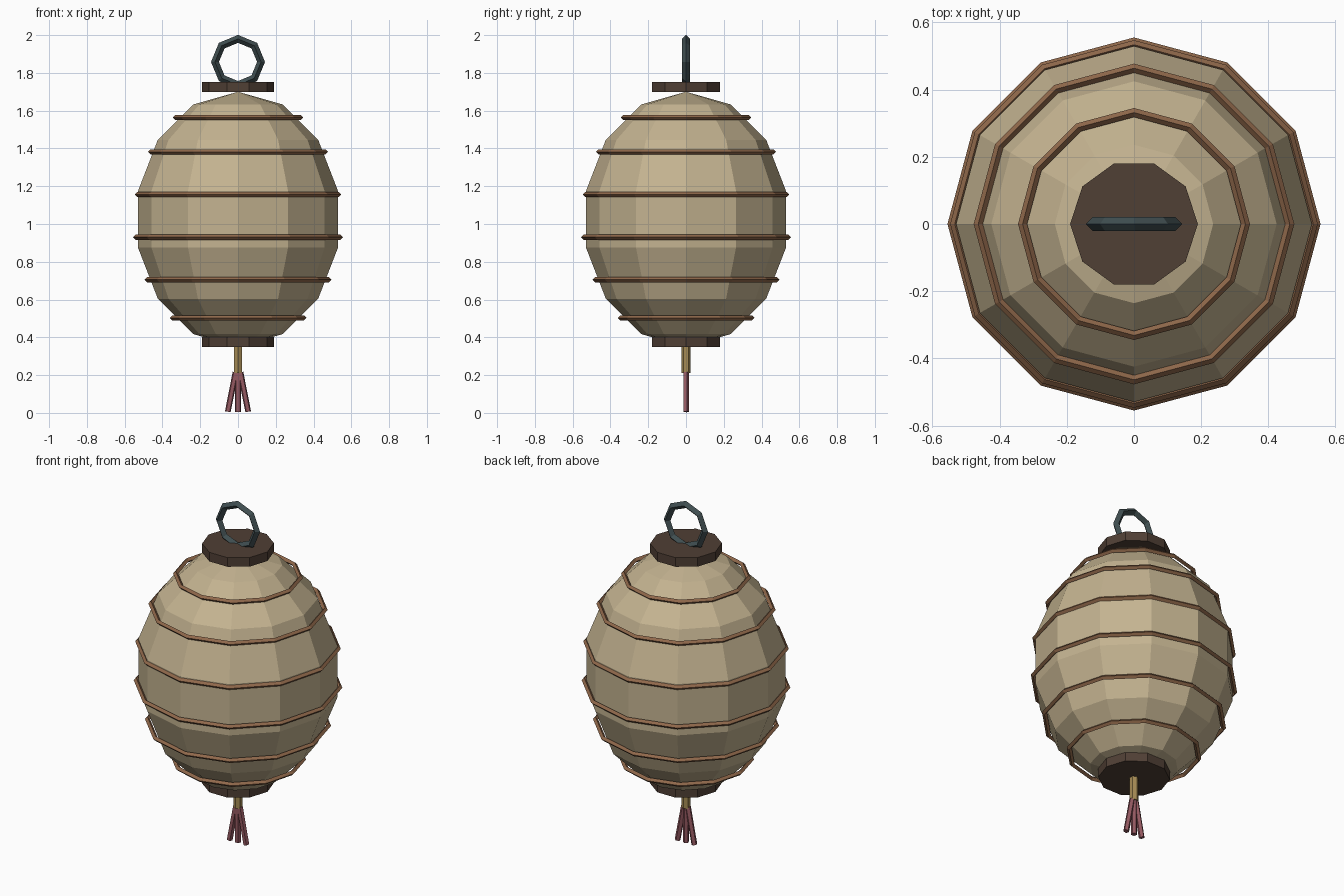
import bpy
from math import pi, atan2
from mathutils import Vector

if "Cube" in bpy.data.objects:
    bpy.data.objects.remove(bpy.data.objects["Cube"])


def material(name, rgb):
    m = bpy.data.materials.new(name)
    m.diffuse_color = (*rgb, 1)
    m.use_nodes = True
    m.node_tree.nodes["Principled BSDF"].inputs["Base Color"].default_value = m.diffuse_color
    return m


PAPER = material("paper", (0.55, 0.45, 0.28))
BAMBOO = material("bamboo", (0.28, 0.14, 0.07))
WOOD = material("dark_wood", (0.08, 0.05, 0.035))
IRON = material("iron", (0.05, 0.075, 0.08))
GOLD = material("gold_cord", (0.38, 0.26, 0.09))
RED = material("red_thread", (0.30, 0.10, 0.12))


def finish(name, mat):
    ob = bpy.context.object
    ob.name = name
    ob.data.materials.append(mat)
    return ob


def rod(name, a, b, radius, sides, mat, spin=0.0):
    """Cylinder between two points in the xz plane."""
    a, b = Vector(a), Vector(b)
    d = b - a
    bpy.ops.mesh.primitive_cylinder_add(
        vertices=sides, radius=radius, depth=d.length,
        location=(a + b) / 2, rotation=(0, atan2(d.x, d.z), spin))
    return finish(name, mat)


def hoop(name, z, outer, minor, sides, mat, tilt=0.0):
    """Ring with a diamond cross-section."""
    bpy.ops.mesh.primitive_torus_add(
        major_segments=sides, minor_segments=4, major_radius=outer - minor,
        minor_radius=minor, location=(0, 0, z), rotation=(tilt, 0, 0))
    return finish(name, mat)


# Paper body
bpy.ops.mesh.primitive_uv_sphere_add(segments=12, ring_count=7, radius=1,
                                     location=(0, 0, 1.025))
body = finish("paper_body", PAPER)
body.scale = (0.543, 0.543, 0.675)

# Bamboo hoops
for i, (z, r) in enumerate([(0.503, 0.362), (0.705, 0.495), (0.93, 0.555),
                            (1.157, 0.547), (1.382, 0.477), (1.563, 0.345)]):
    hoop(f"hoop_{i + 1}", z, r, 0.0135, 12, BAMBOO)

# End caps
rod("bottom_cap", (0, 0, 0.35), (0, 0, 0.402), 0.19, 10, WOOD, pi / 2)
rod("top_cap", (0, 0, 1.70), (0, 0, 1.753), 0.19, 10, WOOD, pi / 2)

# Hanging ring
hoop("hanging_ring", 1.858, 0.143, 0.021, 8, IRON, pi / 2)

# Tassel
rod("tassel_cord", (0, 0, 0.21), (0, 0, 0.36), 0.024, 6, GOLD)
for side, label in ((-1, "left"), (0, "middle"), (1, "right")):
    rod(f"tassel_strand_{label}", (side * 0.054, 0, 0.006),
        (side * 0.013, 0, 0.215), 0.016, 5, RED)
